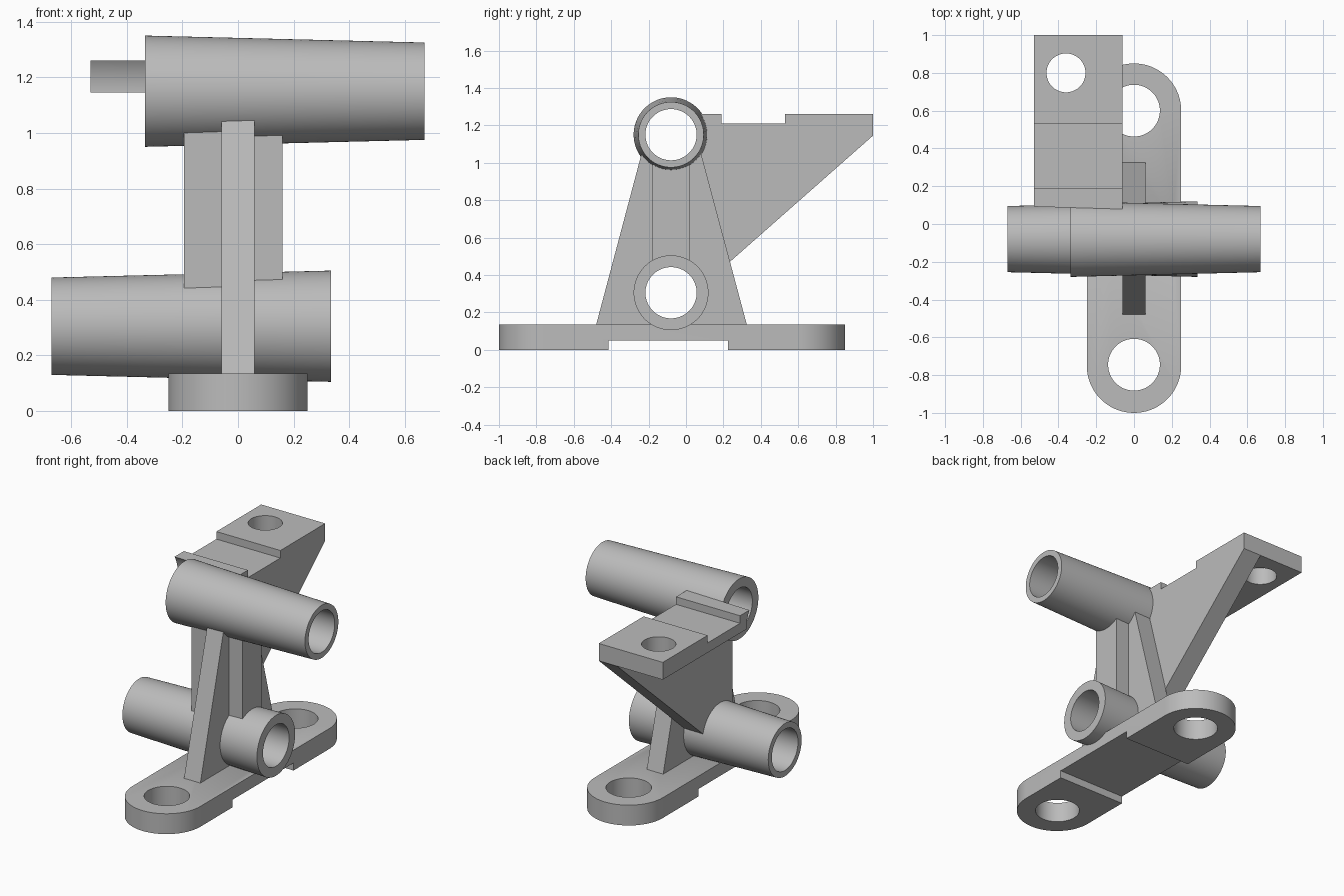
import bpy, bmesh, math
from mathutils import Vector

if "Cube" in bpy.data.objects:
    bpy.data.objects.remove(bpy.data.objects["Cube"], do_unlink=True)

grey = bpy.data.materials.new("machined grey")
grey.use_nodes = True
grey.diffuse_color = (0.5, 0.5, 0.5, 1)
grey.node_tree.nodes["Principled BSDF"].inputs["Base Color"].default_value = (0.5, 0.5, 0.5, 1)

SEG = 72
AXIS_Y = -0.08      # both tubes share this centre line in y
UPPER_Z, LOWER_Z = 1.15, 0.305


def finish(name, bm):
    bmesh.ops.recalc_face_normals(bm, faces=bm.faces)
    mesh = bpy.data.meshes.new(name)
    bm.to_mesh(mesh)
    bm.free()
    mesh.materials.append(grey)
    obj = bpy.data.objects.new(name, mesh)
    bpy.context.collection.objects.link(obj)
    return obj


def prism(name, axis, points, low, high):
    """Extrude a flat outline along x (outline in y, z) or z (outline in x, y)."""
    bm = bmesh.new()
    place = (lambda a, b: (low, a, b)) if axis == "x" else (lambda a, b: (a, b, low))
    step = Vector((high - low, 0, 0)) if axis == "x" else Vector((0, 0, high - low))
    face = bm.faces.new([bm.verts.new(place(a, b)) for a, b in points])
    new = bmesh.ops.extrude_face_region(bm, geom=[face])["geom"]
    bmesh.ops.translate(bm, vec=step, verts=[g for g in new if isinstance(g, bmesh.types.BMVert)])
    return finish(name, bm)


def arc(cx, cy, r, start, end, n):
    angles = [math.radians(start + (end - start) * i / n) for i in range(n + 1)]
    return [(cx + r * math.cos(a), cy + r * math.sin(a)) for a in angles]


def circle(cx, cy, r):
    return arc(cx, cy, r, 0, 360, SEG)[:-1]


def box(y0, z0, y1, z1):
    return [(y0, z0), (y1, z0), (y1, z1), (y0, z1)]


def lathe_x(name, z, stations, closed):
    """Sweep (x, radius) stations around a tube centre line."""
    bm = bmesh.new()
    rings = [[bm.verts.new((x, a, b)) for a, b in circle(AXIS_Y, z, r)] for x, r in stations]
    pairs = list(zip(rings, rings[1:] + rings[:1]))
    for p, q in pairs if closed else pairs[:-1]:
        for i in range(SEG):
            j = (i + 1) % SEG
            bm.faces.new((p[i], p[j], q[j], q[i]))
    if not closed:
        bm.faces.new(rings[0])
        bm.faces.new(rings[-1])
    return finish(name, bm)


def cut(obj, cutters):
    bpy.context.view_layer.objects.active = obj
    for cutter in cutters:
        mod = obj.modifiers.new("cut", "BOOLEAN")
        mod.operation, mod.solver, mod.object = "DIFFERENCE", "EXACT", cutter
        bpy.ops.object.modifier_apply(modifier=mod.name)


# Tapered tubes, mirrored end for end
BORE = 0.137
upper_tube = lathe_x("upper_tube", UPPER_Z,
                     [(-0.335, 0.2), (0.67, 0.175), (0.67, BORE), (-0.335, BORE)], True)
lower_tube = lathe_x("lower_tube", LOWER_Z,
                     [(0.335, 0.2), (-0.67, 0.175), (-0.67, BORE), (0.335, BORE)], True)


# Solid cones that trim neighbouring parts to the tube skins
def skin(x):
    return 0.2 - 0.025 * (x + 0.335) / 1.005 - 0.0005


upper_cone = lathe_x("upper_trim", UPPER_Z, [(x, skin(x)) for x in (-0.7, 0.7)], False)
lower_cone = lathe_x("lower_trim", LOWER_Z, [(-x, skin(x)) for x in (-0.7, 0.7)], False)
trims = [upper_cone, lower_cone]

# Base plate with rounded ends, two bolt holes and an underside relief
outline = arc(0, 0.6, 0.25, 0, 180, SEG // 2) + arc(0, -0.75, 0.25, 180, 360, SEG // 2)
base_plate = prism("base_plate", "z", outline, 0, 0.135)
base_cutters = [prism("bolt_cutter", "z", circle(0, y, BORE), -0.1, 0.3) for y in (0.6, -0.745)]
base_cutters.append(prism("relief_cutter", "x", box(-0.415, -0.1, 0.225, 0.05), -0.5, 0.5))
cut(base_plate, base_cutters + [lower_cone])

# Tapered central web
centre_web = prism("centre_web", "x",
                   [(-0.48, 0.135), (0.325, 0.135), (0.067, 1.1), (-0.224, 1.1)], -0.06, 0.06)
cut(centre_web, trims)

# Short rib on one side
side_rib = prism("side_rib", "x", box(-0.18, LOWER_Z, 0.02, UPPER_Z), 0.06, 0.16)
cut(side_rib, trims)

# Arm gusset with its sloping underside on the other
arm_gusset = prism("arm_gusset", "x",
                   [(-0.207, 0.31), (0.053, 0.31), (1, 1.145), (-0.207, 1.145)], -0.195, -0.06)
cut(arm_gusset, trims)

# Arm plate with a shallow channel and a bolt hole
arm_plate = prism("arm_plate", "x",
                  [(0, 1.145), (1, 1.145), (1, 1.26), (0.53, 1.26), (0.53, 1.21),
                   (0.19, 1.21), (0.19, 1.26), (0, 1.26)], -0.53, -0.06)
arm_hole = prism("arm_hole_cutter", "z", circle(-0.36, 0.8, 0.103), 1, 1.4)
cut(arm_plate, [upper_cone, arm_hole])

for helper in trims + base_cutters + [arm_hole]:
    bpy.data.objects.remove(helper, do_unlink=True)

# Smooth the round surfaces, keep machined edges crisp
bpy.ops.object.select_all(action="DESELECT")
for part in (upper_tube, lower_tube, base_plate, centre_web, side_rib, arm_gusset, arm_plate):
    part.select_set(True)
bpy.context.view_layer.objects.active = upper_tube
bpy.ops.object.shade_smooth_by_angle(angle=math.radians(30))
